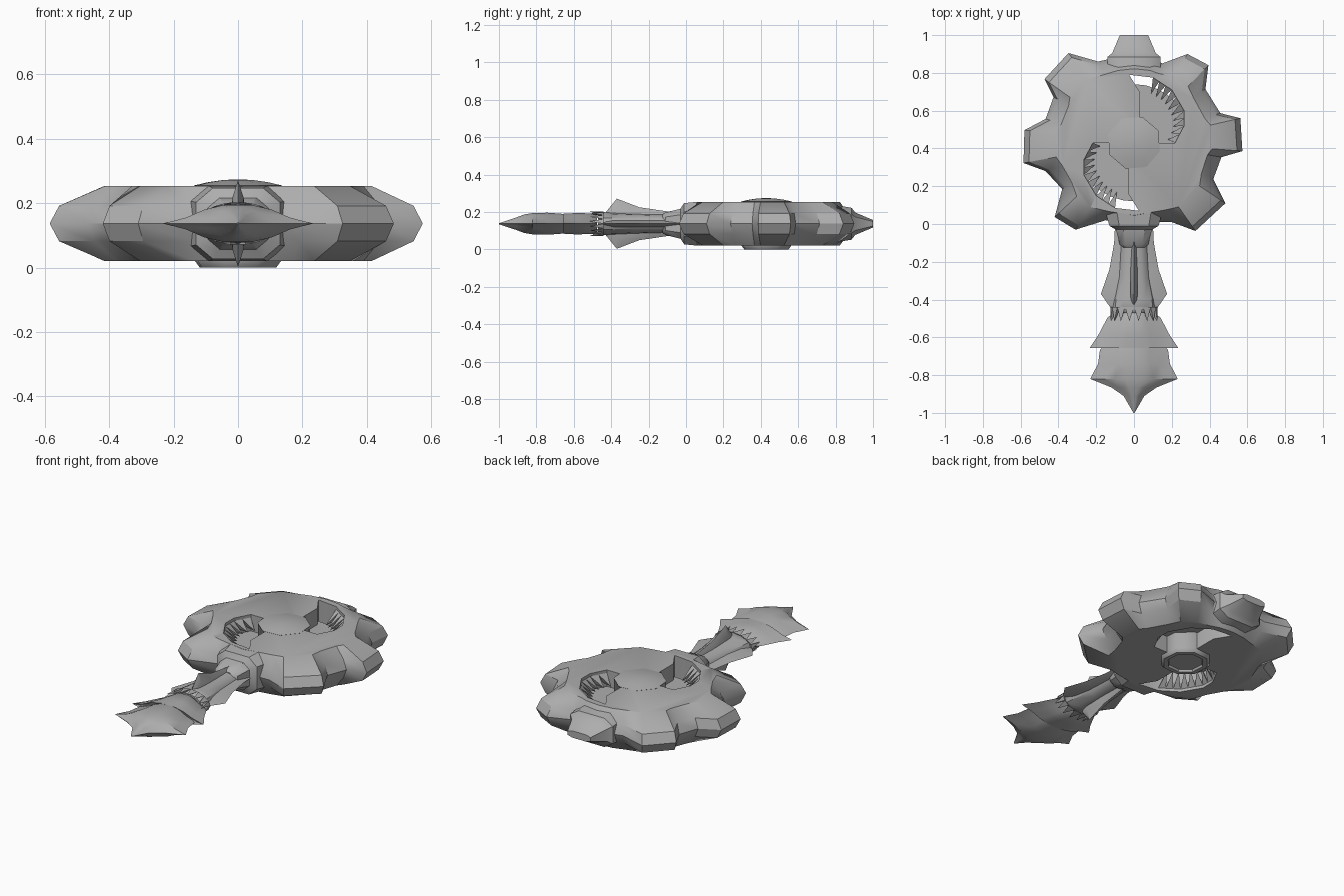
import bpy, bmesh, math
from mathutils import Vector, Matrix

if "Cube" in bpy.data.objects:
    bpy.data.objects.remove(bpy.data.objects["Cube"])

MID = 0.137          # height of the middle plane
CY = 0.43            # disc centre along y
grey = bpy.data.materials.new("grey")
grey.diffuse_color = (0.42, 0.42, 0.42, 1)
grey.use_nodes = True
grey.node_tree.nodes["Principled BSDF"].inputs["Base Color"].default_value = grey.diffuse_color


def finish(bm, name, angle=35):
    bmesh.ops.recalc_face_normals(bm, faces=bm.faces)
    me = bpy.data.meshes.new(name)
    bm.to_mesh(me)
    bm.free()
    ob = bpy.data.objects.new(name, me)
    bpy.context.collection.objects.link(ob)
    me.materials.append(grey)
    smooth(ob, angle)
    return ob


def smooth(ob, angle=35):
    bpy.ops.object.select_all(action='DESELECT')
    ob.select_set(True)
    bpy.context.view_layer.objects.active = ob
    bpy.ops.object.shade_smooth_by_angle(angle=math.radians(angle))


def add_loft(bm, sections):
    """Skin a list of equal-length closed sections and cap both ends."""
    rings = [[bm.verts.new(p) for p in s] for s in sections]
    n = len(rings[0])
    for a, b in zip(rings, rings[1:]):
        for i in range(n):
            j = (i + 1) % n
            bm.faces.new((a[i], a[j], b[j], b[i]))
    bm.faces.new(rings[0])
    bm.faces.new(rings[-1])


def loft(name, sections, angle=35):
    bm = bmesh.new()
    add_loft(bm, sections)
    return finish(bm, name, angle)


def ellipse(y, w, h, n=12):
    return [(w * math.cos(2 * math.pi * i / n), y, MID + h * math.sin(2 * math.pi * i / n))
            for i in range(n)]


def lens(y, w, h):
    """Flat section: rounded belly with thin pointed sides."""
    q = [(1, 0), (.7, .3), (.45, .72), (.2, .95)]
    half = q + [(-x, z) for x, z in reversed(q)]
    full = half + [(x, -z) for x, z in reversed(half[1:-1])]
    return [(x * w, y, MID + z * h) for x, z in full]


# Toothed disc: outline relative to its centre
outline = [(.457, .157), (.563, .13), (.574, -.044), (.463, -.076), (.42, -.192),
           (.484, -.32), (.325, -.467), (.2, -.42), (0, -.42), (-.15, -.41),
           (-.31, -.46), (-.42, -.393), (-.38, -.245), (-.468, -.15), (-.585, -.107),
           (-.58, .067), (-.468, .126), (-.426, .242), (-.474, .337), (-.347, .475),
           (-.19, .43), (-.1, .45), (0, .46), (.1, .45), (.15, .42), (.283, .47),
           (.394, .411), (.378, .284)]


def disc_ring(kind):
    level, z = kind
    out = []
    for x, y in outline:
        r = math.hypot(x, y)
        k = {0: (.3 + .2 * r) / r, 1: .95, 2: 1}[level]
        out.append((x * k, CY + y * k, MID + z))
    return out


disc = loft("toothed_disc", [disc_ring(k) for k in
            ((0, -.117), (1, -.055), (2, 0), (1, .055), (0, .117))], 32)

# Two swirling windows cut through the disc
window = [(.217, 0), (.265, .09), (.265, .17), (.2, .28), (.1, .345),
          (-.026, .36), (.03, .27), (.03, .1), (.1, 0)]
for s in (1, -1):
    cutter = loft("window_cutter", [[(s * x, CY + s * y, z) for x, y in window]
                                    for z in (-.1, .4)])
    cutter.hide_render = True
    mod = disc.modifiers.new("window", 'BOOLEAN')
    mod.operation = 'DIFFERENCE'
    mod.solver = 'EXACT'
    mod.object = cutter
    bpy.context.view_layer.objects.active = disc
    bpy.ops.object.modifier_apply(modifier=mod.name)
    bpy.data.objects.remove(cutter)
smooth(disc, 32)

# Recessed floor behind the windows
loft("window_floor", [[(.31 * math.cos(a), CY + .31 * math.sin(a), MID + z)
                       for a in [math.pi * i / 16 for i in range(32)]] for z in (-.02, .02)])

# Pointed teeth sloping in from the window edges, above and below the floor
bm = bmesh.new()
for s in (1, -1):
    for side in (1, -1):
        path = [Vector(p) for p in window[:5]]
        for a, b in zip(path, path[1:]):
            count = max(2, round((b - a).length / .045))
            for i in range(count):
                p, q = a.lerp(b, i / count), a.lerp(b, (i + 1) / count)
                tip = (p + q) / 2 * .78
                pts = [(p, .1), (q, .1), (tip, .035), ((p + q) / 2, .05)]
                v = [bm.verts.new((s * c.x, CY + s * c.y, MID + side * z)) for c, z in pts]
                for f in ((0, 1, 2), (0, 2, 3), (1, 3, 2), (0, 3, 1)):
                    bm.faces.new([v[k] for k in f])
finish(bm, "window_teeth", 10)


# Octagonal hub with a shallow dome above and a flat cap below
def octagon(r, z):
    return [(r * math.cos(math.pi * (i + .6) / 4), CY + r * math.sin(math.pi * (i + .6) / 4), z)
            for i in range(8)]


loft("hub", [octagon(r, z) for r, z in ((.095, .012), (.1, 0), (.125, 0), (.14, .02), (.14, .25),
             (.144, .255), (.1, .265), (.05, .272), (.01, .274))], 40)


# Back tooth with a wider root
def box_section(y, w, h):
    return [(-w, y, MID - h * .6), (-w * .6, y, MID - h), (w * .6, y, MID - h), (w, y, MID - h * .6),
            (w, y, MID + h * .6), (w * .6, y, MID + h), (-w * .6, y, MID + h), (-w, y, MID + h * .6)]


loft("back_tooth", [box_section(*a) for a in
     ((.8, .14, .1), (.885, .14, .085), (.905, .115, .06), (1.0, .075, .02))])

# Collar where the handle meets the disc
loft("collar", [box_section(*a) for a in
     ((.06, .15, .117), (-.01, .13, .11), (-.03, .095, .08), (-.11, .075, .06), (-.125, .055, .05))])

# Flaring handle shaft
loft("handle_shaft", [ellipse(*a) for a in
     ((0, .08, .055), (-.12, .075, .05), (-.28, .085, .055), (-.4, .11, .06), (-.45, .115, .062),
      (-.47, .09, .05))])


# Four swept fins around the shaft
def fin(name, profile, thick, turn):
    rot = Matrix.Rotation(turn, 3, 'Y')
    secs = []
    for y, r in profile:
        t = thick * min(1, r / .08)
        secs.append([rot @ Vector(p) + Vector((0, y, MID)) for p in
                     ((.02, 0, -t), (r * .6, 0, -t * .8), (r, 0, 0), (r * .6, 0, t * .8), (.02, 0, t))])
    loft(name, secs, 25)


side_profile = [(0, .1), (-.1, .105), (-.24, .13), (-.37, .175), (-.45, .12)]
upright_profile = [(-.02, .07), (-.1, .066), (-.25, .088), (-.37, .134), (-.43, .06)]
fin("right_fin", side_profile, .022, 0)
fin("left_fin", side_profile, .022, math.pi)
fin("upper_fin", upright_profile, .022, -math.pi / 2)
fin("lower_fin", upright_profile, .022, math.pi / 2)

# Ring of small spikes between the shaft and the grip
bm = bmesh.new()
n = 16
for i in range(n):
    def on_ring(k, y, s=1):
        a = 2 * math.pi * k / n
        return bm.verts.new((.125 * s * math.cos(a), y, MID + .066 * s * math.sin(a)))
    p, q, r, t = on_ring(i, -.44), on_ring(i + 1, -.44), on_ring(i + .5, -.515), on_ring(i + .5, -.45, .7)
    for f in ((p, q, r), (p, r, t), (q, t, r), (p, t, q)):
        bm.faces.new(f)
finish(bm, "spike_ring", 10)

# Two flared grip cups and the pointed end
loft("upper_grip", [lens(*a) for a in
     ((-.475, .11, .045), (-.495, .14, .058), (-.59, .19, .06), (-.657, .235, .056),
      (-.64, .13, .045))])
loft("lower_grip", [lens(*a) for a in
     ((-.625, .13, .05), (-.665, .18, .056), (-.74, .19, .062), (-.82, .232, .06),
      (-.865, .12, .052), (-.91, .055, .034), (-1.0, .003, .003))])
